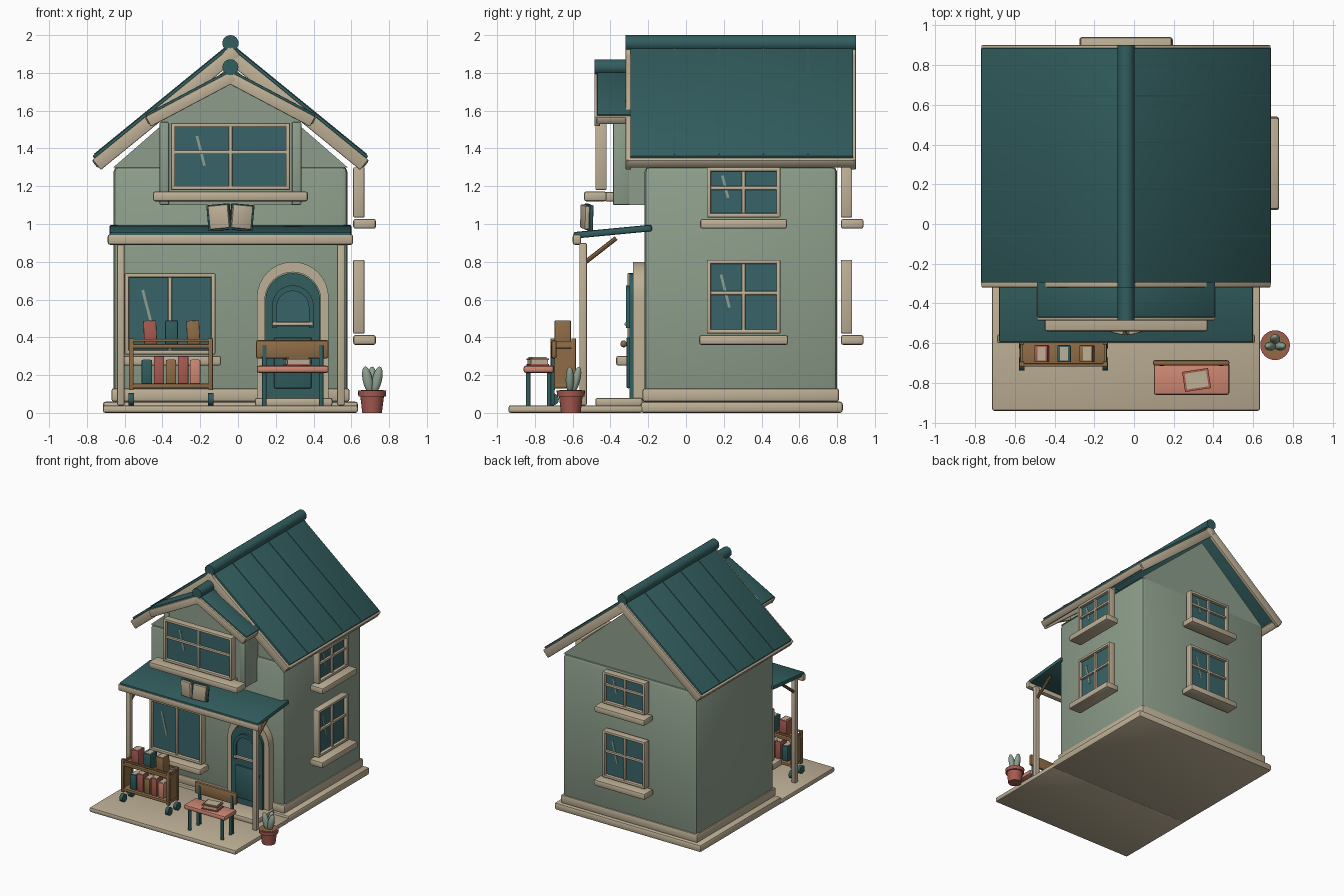
import bpy, bmesh, math
from mathutils import Matrix, Vector, Euler

if "Cube" in bpy.data.objects:
    bpy.data.objects.remove(bpy.data.objects["Cube"])


def material(name, rgb):
    m = bpy.data.materials.new(name)
    lin = [((c / 255 + 0.055) / 1.055) ** 2.4 for c in rgb] + [1]
    m.use_nodes = True
    m.diffuse_color = lin
    m.node_tree.nodes["Principled BSDF"].inputs["Base Color"].default_value = lin
    return m


WALL = material("sage wall", (141, 158, 139))
TRIM = material("cream trim", (190, 176, 150))
TEAL = material("dark teal", (50, 93, 94))
GLASS = material("window glass", (57, 100, 104))
WOOD = material("brown wood", (142, 108, 70))
SALMON = material("salmon paint", (205, 135, 114))
RED = material("brick red", (166, 90, 80))
LEAF = material("leaf green", (140, 160, 144))
CX = -0.04  # centre line of the house


def finish(name, bm, mat, place=None):
    if place is not None:
        bm.transform(place)
    bmesh.ops.recalc_face_normals(bm, faces=bm.faces)
    me = bpy.data.meshes.new(name)
    bm.to_mesh(me)
    bm.free()
    me.materials.append(mat)
    me.shade_smooth()
    me.set_sharp_from_angle(angle=math.radians(35))
    ob = bpy.data.objects.new(name, me)
    bpy.context.collection.objects.link(ob)
    return ob


def box(name, x, y, z, mat, bevel=0.008, rot=(0, 0, 0), place=None):
    """Box from (min, max) ranges, turned about its own centre."""
    size = [r[1] - r[0] for r in (x, y, z)]
    mid = Vector([(r[0] + r[1]) / 2 for r in (x, y, z)])
    bm = bmesh.new()
    bmesh.ops.create_cube(bm, size=1)
    bmesh.ops.scale(bm, vec=size, verts=bm.verts)
    if bevel:
        bmesh.ops.bevel(bm, geom=bm.edges[:], offset=min(bevel, min(size) * 0.4),
                        segments=2, profile=0.5, affect='EDGES')
    bm.transform(Matrix.Translation(mid) @ Euler(rot).to_matrix().to_4x4())
    return finish(name, bm, mat, place)


def prism(name, pts, y0, y1, mat):
    """Outline in x and z, extruded along y."""
    bm = bmesh.new()
    face = bm.faces.new([bm.verts.new((px, y0, pz)) for px, pz in pts])
    new = bmesh.ops.extrude_face_region(bm, geom=[face])["geom"]
    bmesh.ops.translate(bm, vec=(0, y1 - y0, 0),
                        verts=[v for v in new if isinstance(v, bmesh.types.BMVert)])
    return finish(name, bm, mat)


def rod(name, a, b, r0, r1, mat, segments=20):
    a, b = Vector(a), Vector(b)
    bm = bmesh.new()
    bmesh.ops.create_cone(bm, cap_ends=True, segments=segments, radius1=r0,
                          radius2=r1, depth=(b - a).length)
    turn = (b - a).to_track_quat('Z', 'Y').to_matrix().to_4x4()
    return finish(name, bm, mat, Matrix.Translation((a + b) / 2) @ turn)


def ball(name, at, radii, mat, rot=(0, 0, 0)):
    bm = bmesh.new()
    bmesh.ops.create_uvsphere(bm, u_segments=16, v_segments=10, radius=1)
    return finish(name, bm, mat, Matrix.LocRotScale(Vector(at), Euler(rot), Vector(radii)))


def roof_board(name, side, apex, run, slope, y, depth, mat, off=0.0, start=0.0, bevel=0.006):
    """Sloping board; its top lies 'off' below the roof surface."""
    d = Vector((side * math.cos(slope), 0, -math.sin(slope)))
    n = Vector((side * math.sin(slope), 0, math.cos(slope)))
    long = (run - start) / math.cos(slope)
    c = Vector((CX, 0, apex)) + d * (start / math.cos(slope) + long / 2) - n * (off + depth / 2)
    box(name, (c.x - long / 2, c.x + long / 2), y, (c.z - depth / 2, c.z + depth / 2),
        mat, bevel, (0, side * slope, 0))


def window(name, place, half, z0, z1, sill, bar=None):
    """Window facing -y before placing, with its back at y = 0."""
    w, depth, mid = 0.022, (-0.06, 0), (z0 + z1) / 2

    def part(label, x, y, z, mat, bevel=0.006, rot=(0, 0, 0)):
        box(f"{name}_{label}", x, y, z, mat, bevel, rot, place)
    part("glass", (-half + .01, half - .01), (-0.035, -0.01), (z0 + .01, z1 - .01), GLASS, 0)
    for s in (-1, 1):
        part("jamb", (s * (half - w / 2) - w / 2, s * (half - w / 2) + w / 2), depth, (z0, z1), TRIM)
    for z in (z0, z1 - w):
        part("rail", (-half, half), depth, (z, z + w), TRIM)
    part("mullion", (-0.01, 0.01), (-0.052, -0.01), (z0, z1), TRIM)
    if bar:
        part("crossbar", (-half, half), (-0.052, -0.01), (bar - .01, bar + .01), TRIM)
    part("sill", (-sill, sill), (-0.12, 0), (z0 - .06, z0 - .008), TRIM, 0.012)
    tall = (z1 - z0) * 0.23
    part("glint", (-half * .5 - .007, -half * .5 + .007), (-0.039, -0.034),
         (mid + .03 - tall, mid + .03 + tall), LEAF, 0, (0, -0.25, 0))


def arch(half, base, top, cx=0.29, steps=16):
    r = [(cx + half * math.cos(math.pi * i / steps),
          top - half + half * math.sin(math.pi * i / steps)) for i in range(steps + 1)]
    return [(cx + half, base)] + r + [(cx - half, base)]


# Ground slabs and walls
box("porch_slab", (-.715, .635), (-.94, -.23), (0, .04), TRIM, 0.012)
box("foundation", (-.715, .635), (-.24, .83), (0, .06), TRIM, 0.015)
box("skirting", (-.67, .59), (-.23, .81), (.06, .13), TRIM, 0.012)
box("house_body", (-.66, .58), (-.22, .80), (.06, 1.305), WALL, 0.03)
prism("main_gable", [(CX - .62, 1.30), (CX + .62, 1.30), (CX, 1.84)], -.205, .785, WALL)

# Main roof
pitch = math.atan(0.815)
for s in (-1, 1):
    roof_board("roof_slope", s, 1.955, .73, pitch, (-.295, .885), .035, TEAL)
    for y in (-.32, .87):
        roof_board("barge_board", s, 1.955, .74, pitch, (y, y + .03), .07, TRIM, .015)
    roof_board("eave_trim", s, 1.955, .745, pitch, (-.31, .89), .055, TRIM, .015, .70, .012)
    for i in range(4):
        y = -.06 + i * .235
        roof_board("roof_seam", s, 1.955, .72, pitch, (y - .003, y + .003), .008, TEAL, -.004, 0, 0)
rod("ridge_roll", (CX, -.32, 1.957), (CX, .90, 1.957), .043, .043, TEAL, 24)

# Dormer
prism("dormer_body", [(CX - .37, 1.10), (CX + .37, 1.10), (CX + .37, 1.55),
                      (CX, 1.75), (CX - .37, 1.55)], -.38, -.20, WALL)
for s in (-1, 1):
    x = CX + s * .35
    box("dormer_corner", (x - .025, x + .025), (-.387, -.30), (1.10, 1.54), WALL)
    roof_board("dormer_slope", s, 1.82, .45, math.atan(.53), (-.47, -.25), .03, TEAL)
    roof_board("dormer_barge", s, 1.82, .455, math.atan(.53), (-.485, -.455), .06, TRIM, .012)
    roof_board("dormer_eave", s, 1.82, .46, math.atan(.53), (-.475, -.29), .045, TRIM, .012, .42, .01)
rod("dormer_ridge", (CX, -.485, 1.83), (CX, -.25, 1.83), .042, .042, TEAL, 24)
window("dormer_window", Matrix.Translation((CX, -.42, 0)), .315, 1.18, 1.535, .41, 1.38)
box("dormer_sill_bracket", (CX - .3, CX + .3), (-.43, -.37), (1.12, 1.17), TRIM)

# Wall windows
right = Matrix.Translation((.61, .305, 0)) @ Matrix.Rotation(math.pi / 2, 4, 'Z')
back = Matrix.Translation((CX, .82, 0)) @ Matrix.Rotation(math.pi, 4, 'Z')
for side, place in (("right", right), ("back", back)):
    window(side + "_lower_window", place, .195, .42, .81, .235, .635)
    window(side + "_upper_window", place, .195, 1.035, 1.30, .23, 1.19)
window("shop_window", Matrix.Translation((-.36, -.25, 0)), .24, .31, .74, .27)

# Door
outer, inner = arch(.19, .06, .80), arch(.148, .06, .745)
prism("door_frame", outer + inner[::-1], -.28, -.21, TRIM)
prism("door_leaf", arch(.145, .08, .74), -.30, -.21, TEAL)
prism("door_window_ring", arch(.11, .45, .675) + arch(.085, .45, .645)[::-1], -.318, -.295, TEAL)
prism("door_glass", arch(.086, .46, .646), -.306, -.295, GLASS)
box("door_bar", (.18, .40), (-.325, -.295), (.46, .48), TRIM)
box("door_panel", (.19, .39), (-.315, -.295), (.13, .40), TEAL)
ball("door_knob", (.41, -.33, .365), (.018, .018, .018), WOOD)
box("door_step", (.09, .50), (-.48, -.23), (.035, .08), TRIM, .012)

# Awning with posts and braces
box("awning", (-.68, .60), (-.595, -.18), (.942, .977), TEAL, .01, (.095, 0, 0))
box("awning_beam", (-.69, .61), (-.60, -.555), (.89, .945), TRIM, .012)
for x in (-.62, .545):
    box("porch_post", (x - .02, x + .02), (-.565, -.525), (.04, .90), TRIM)
    rod("post_brace", (x, -.53, .80), (x, -.37, .925), .012, .012, WOOD, 8)

# Open book sign
for s in (-1, 1):
    x, turn = CX + s * .06, (0, s * .09, s * .25)
    box("sign_cover", (x - .063, x + .063), (-.525, -.505), (.965, 1.105), TEAL, .006, turn)
    box("sign_page", (x - .054, x + .054), (-.548, -.522), (.975, 1.10), TRIM, .006, turn)


def book(x0, x1, z0, z1, mat, tilt=0.0):
    mid = (x0 + x1) / 2
    box("book_cover", (x0, x1), (-.695, -.61), (z0, z1), mat, .004, (0, tilt, 0))
    box("book_pages", (mid - .02, mid + .02), (-.687, -.618), (z1 - .002, z1 + .002), TRIM, 0)


# Book cart
for z in (.13, .34):
    box("cart_shelf", (-.575, -.135), (-.715, -.585), (z, z + .025), WOOD)
for x in (-.565, -.145):
    for y in (-.705, -.595):
        box("cart_post", (x - .012, x + .012), (y - .012, y + .012), (.12, .395), WOOD, .004)
        rod("cart_wheel", (x - .014, y, .072), (x + .014, y, .072), .032, .032, TEAL)
    box("cart_end_panel", (x - .006, x + .006), (-.705, -.595), (.14, .38), WOOD, 0)
for y in (-.71, -.59):
    box("cart_rail", (-.575, -.135), (y - .007, y + .007), (.378, .392), WOOD, .003)
for x, mat, tilt in ((-.465, RED, -.05), (-.352, TEAL, 0), (-.237, WOOD, -.06)):
    book(x - .034, x + .034, .362, .488, mat, tilt)
for i, mat in enumerate((TEAL, RED, WOOD, RED, SALMON)):
    x = -.51 + i * .064
    book(x, x + .055, .155, .28 + .02 * (i % 2), mat)

# Bench with a book on the seat
box("bench_seat", (.10, .48), (-.86, -.70), (.212, .25), SALMON, .012)
box("bench_back", (.095, .48), (-.712, -.685), (.288, .385), WOOD, .012)
for x in (.14, .44):
    box("bench_back_post", (x - .012, x + .012), (-.715, -.695), (.04, .36), TEAL, .004)
    for y in (-.835, -.725):
        rod("bench_leg", (x, y, .04), (x, y, .22), .012, .012, TEAL, 12)
for z, grow, mat in ((.25, .006, RED), (.258, 0, TRIM), (.28, .006, RED), (.287, -.005, TRIM)):
    box("seat_book", (.255 - grow, .375 + grow), (-.83 - grow, -.74 + grow),
        (z, z + (.022 if z == .258 else .008)), mat, 0, (0, 0, .15))

# Potted plant
rod("plant_pot", (.71, -.61, 0), (.71, -.61, .10), .052, .064, RED, 24)
rod("pot_rim", (.71, -.61, .088), (.71, -.61, .118), .073, .075, RED, 24)
rod("pot_soil", (.71, -.61, .115), (.71, -.61, .121), .06, .06, WOOD, 24)
for dx, dy, rx, ry in ((-.024, -.005, 0, -.2), (.026, -.005, 0, .22), (0, .028, -.25, 0)):
    ball("plant_leaf", (.71 + dx, -.61 + dy, .175), (.026, .022, .072), LEAF, (rx, ry, 0))
